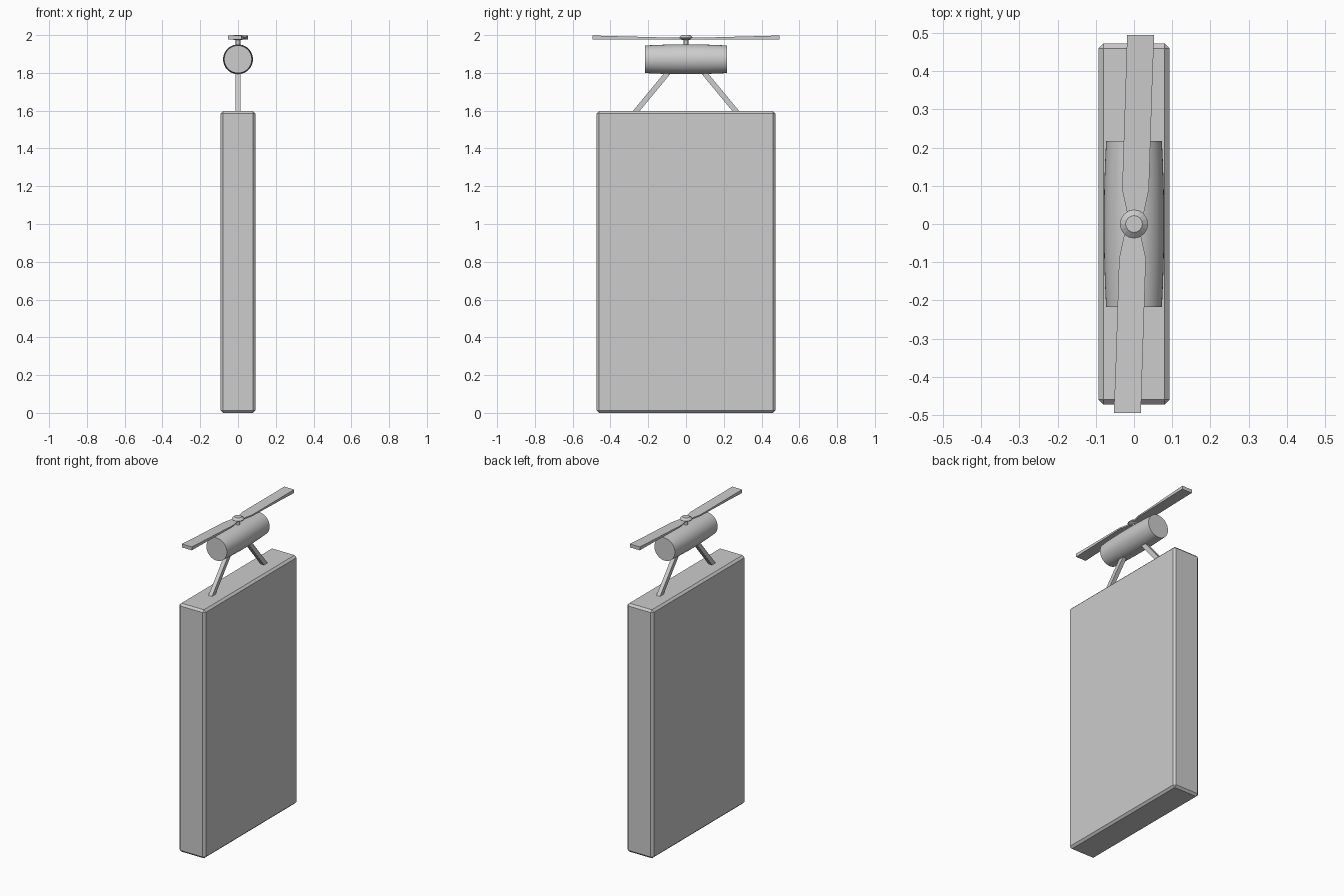
import bpy, bmesh, math
from mathutils import Vector

if "Cube" in bpy.data.objects:
    bpy.data.objects.remove(bpy.data.objects["Cube"], do_unlink=True)

grey = bpy.data.materials.new("plain grey")
grey.use_nodes = True
COLOUR = (0.604, 0.604, 0.604, 1)
grey.diffuse_color = COLOUR
grey.node_tree.nodes["Principled BSDF"].inputs["Base Color"].default_value = COLOUR


def add_object(name, bm, smooth=None):
    """Turn a bmesh into a named grey object."""
    bmesh.ops.recalc_face_normals(bm, faces=bm.faces)
    mesh = bpy.data.meshes.new(name)
    bm.to_mesh(mesh)
    bm.free()
    mesh.materials.append(grey)
    ob = bpy.data.objects.new(name, mesh)
    bpy.context.collection.objects.link(ob)
    if smooth:
        bpy.ops.object.select_all(action='DESELECT')
        ob.select_set(True)
        bpy.context.view_layer.objects.active = ob
        bpy.ops.object.shade_smooth_by_angle(angle=math.radians(smooth))
    return ob


def loft(name, rings, smooth=None):
    """Skin a row of equal-length point rings and cap both ends."""
    bm = bmesh.new()
    loops = [[bm.verts.new(p) for p in ring] for ring in rings]
    n = len(loops[0])
    for a, b in zip(loops, loops[1:]):
        for i in range(n):
            j = (i + 1) % n
            bm.faces.new((a[i], a[j], b[j], b[i]))
    bm.faces.new(loops[0])
    bm.faces.new(loops[-1])
    return add_object(name, bm, smooth)


def turned(name, profile, centre, axis, sides, smooth=None):
    """Solid of revolution from (distance along axis, radius) pairs."""
    axis = Vector(axis)
    u = Vector((1, 0, 0))
    v = axis.cross(u)
    angles = [2 * math.pi * i / sides for i in range(sides)]
    rings = [[Vector(centre) + axis * d + (u * math.cos(t) + v * math.sin(t)) * r
              for t in angles] for d, r in profile]
    return loft(name, rings, smooth)


# Slab body with a narrow chamfer on every edge
bm = bmesh.new()
bmesh.ops.create_cube(bm, size=1)
bmesh.ops.scale(bm, vec=(0.186, 0.946, 1.597), verts=bm.verts)
bmesh.ops.translate(bm, vec=(0, 0, 0.7985), verts=bm.verts)
bmesh.ops.bevel(bm, geom=bm.edges[:], offset=0.013, segments=1, affect='EDGES')
add_object("body", bm)

# Slightly barrelled motor lying along y
half = 0.217
stations = [half * (i / 4 - 1) for i in range(9)]
turned("motor", [(d, 0.079 - 0.006 * (d / half) ** 2) for d in stations],
       (0, 0, 1.872), (0, 1, 0), 48, 35)

# Two slanted square struts holding the motor
for side, name in ((-1, "front_strut"), (1, "back_strut")):
    rings = []
    for y, z in ((0.270, 1.59), (0.080, 1.82)):
        rings.append([(x, side * (y + dy), z) for x, dy in
                      ((-0.013, -0.018), (0.013, -0.018), (0.013, 0.018), (-0.013, 0.018))])
    loft(name, rings)

# Rotor shaft and chamfered hub
turned("rotor_shaft", [(0, 0.012), (0.05, 0.012)], (0, 0, 1.935), (0, 0, 1), 16, 35)
turned("rotor_hub", [(0, 0.022), (0.007, 0.037), (0.012, 0.037), (0.025, 0.022)],
       (0, 0, 1.975), (0, 0, 1), 16)

# Two blades, thicker at the tip, each a half turn of the other
BLADE = [  # y, left x, right x, bottom z, top z
    (0.00, -0.012, 0.018, 1.978, 1.986),
    (0.03, -0.018, 0.026, 1.978, 1.986),
    (0.09, -0.031, 0.039, 1.978, 1.987),
    (0.40, -0.021, 0.049, 1.977, 1.995),
    (0.495, -0.018, 0.053, 1.976, 1.998),
]
for s, name in ((1, "back_blade"), (-1, "front_blade")):
    loft(name, [[(s * l, s * y, b), (s * r, s * y, b), (s * r, s * y, t), (s * l, s * y, t)]
                for y, l, r, b, t in BLADE])
